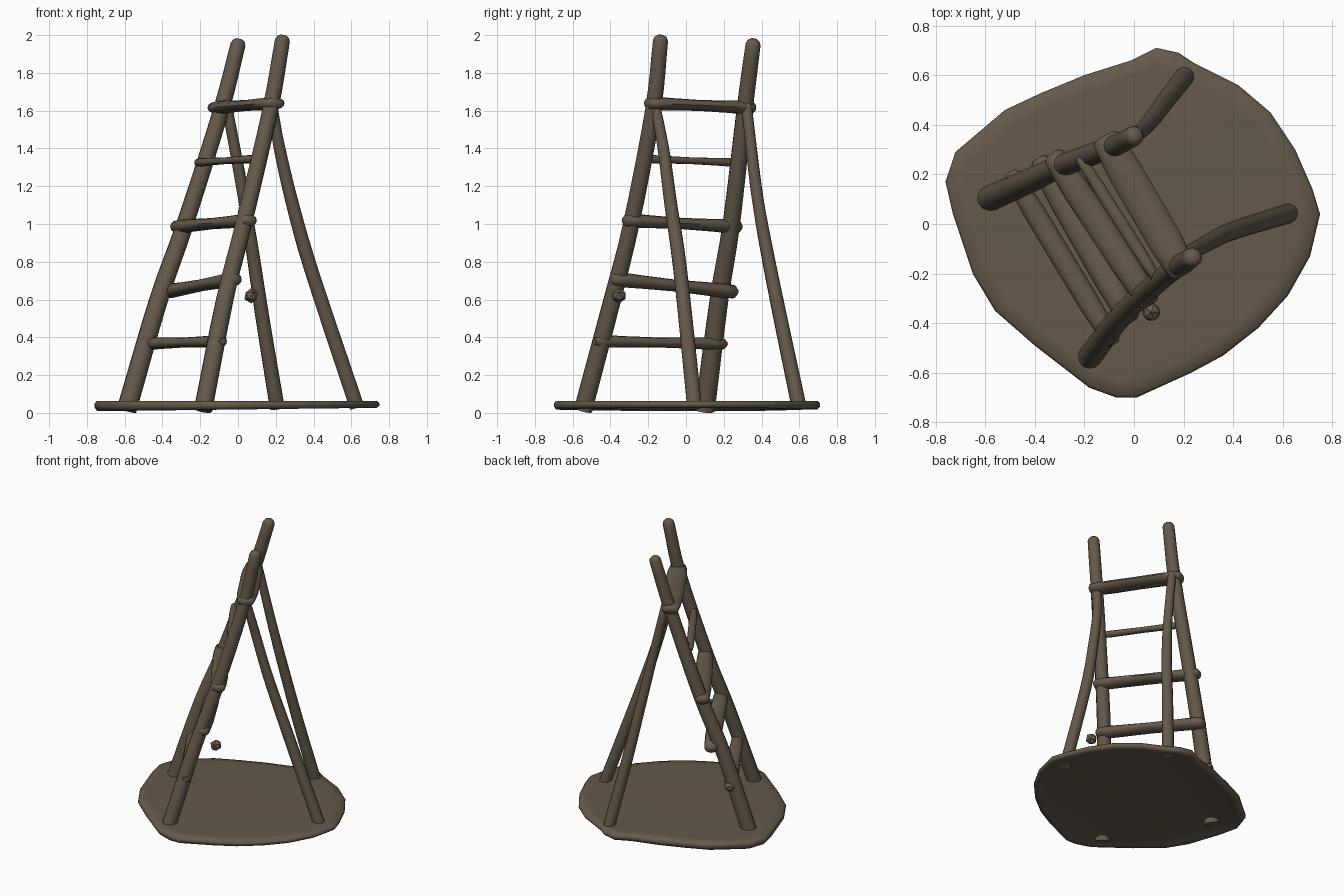
import bpy
import bmesh
import math
from mathutils import Vector

cube = bpy.data.objects.get("Cube")
if cube:
    bpy.data.objects.remove(cube, do_unlink=True)

wood = bpy.data.materials.new("weathered_brown_wood")
wood.use_nodes = True
COLOUR = (0.13, 0.1, 0.07, 1)
wood.diffuse_color = COLOUR
wood.node_tree.nodes["Principled BSDF"].inputs["Base Color"].default_value = COLOUR

UP = Vector((0, 0, 1))


def finish(name, bm, angle=50):
    """Turn a bmesh into a smooth shaded wooden object."""
    bmesh.ops.recalc_face_normals(bm, faces=bm.faces)
    mesh = bpy.data.meshes.new(name)
    bm.to_mesh(mesh)
    bm.free()
    mesh.materials.append(wood)
    obj = bpy.data.objects.new(name, mesh)
    bpy.context.collection.objects.link(obj)
    bpy.ops.object.select_all(action='DESELECT')
    obj.select_set(True)
    bpy.context.view_layer.objects.active = obj
    bpy.ops.object.shade_smooth_by_angle(angle=math.radians(angle))
    return obj


def skin(name, rings, angle=50):
    """Bridge a list of vertex rings and close both ends."""
    bm = bmesh.new()
    loops = [[bm.verts.new(co) for co in ring] for ring in rings]
    count = len(loops[0])
    for low, high in zip(loops, loops[1:]):
        for i in range(count):
            j = (i + 1) % count
            bm.faces.new((low[i], low[j], high[j], high[i]))
    bm.faces.new(loops[0])
    bm.faces.new(loops[-1])
    return finish(name, bm, angle)


def ring_at(centre, direction, half_width, half_height, sides=12):
    """Ellipse across a direction, its wide axis kept level."""
    side = direction.cross(UP).normalized()
    over = side.cross(direction).normalized()
    angles = [math.tau * i / sides for i in range(sides)]
    return [centre + side * half_width * math.cos(a) + over * half_height * math.sin(a)
            for a in angles]


def smooth_path(points, steps=4):
    """Catmull-Rom interpolation through the given points."""
    pts = [Vector(p) for p in points]
    pts = [2 * pts[0] - pts[1]] + pts + [2 * pts[-1] - pts[-2]]
    path = []
    for a, b, c, d in zip(pts, pts[1:], pts[2:], pts[3:]):
        for s in range(steps):
            t = s / steps
            path.append(b + (c - a) * t / 2 + (a - 2.5 * b + 2 * c - d / 2) * t * t
                        + (1.5 * (b - c) + (d - a) / 2) * t ** 3)
    return path + [pts[-2]]


def pole(name, points, start_radius, end_radius):
    """Round tapering pole with a softened tip."""
    path = smooth_path(points)
    last = len(path) - 1
    rings = []
    for i, p in enumerate(path):
        along = path[min(i + 1, last)] - path[max(i - 1, 0)]
        r = start_radius + (end_radius - start_radius) * i / last
        rings.append(ring_at(p, along, r, r))
    tip = (path[-1] - path[-2]).normalized()
    for push, shrink in ((0.02, 0.8), (0.03, 0.45)):
        r = end_radius * shrink
        rings.append(ring_at(path[-1] + tip * push, tip, r, r))
    return skin(name, rings)


def rung(name, start, end, half_width, half_height):
    """Flattened branch with blunt, slightly knobbly ends."""
    a, b = Vector(start), Vector(end)
    profile = ((0, 0.5, 0.5), (0.02, 0.8, 0.95), (0.1, 0.9, 1.05), (0.25, 1, 0.95),
               (0.5, 1, 0.85), (0.75, 1, 0.95), (0.9, 0.9, 1.05), (0.98, 0.8, 0.95),
               (1, 0.5, 0.5))
    return skin(name, [ring_at(a.lerp(b, t), b - a, half_width * w, half_height * h)
                       for t, w, h in profile])


# Irregular slab underfoot, with a hollow underside and a rim sinking to the right
outline = [(.09, .71), (.18, .69), (.24, .65), (.42, .56), (.55, .45), (.65, .3), (.72, .14),
           (.75, .04), (.71, -.13), (.62, -.29), (.5, -.42), (.36, -.53), (.23, -.6),
           (.01, -.7), (-.07, -.7), (-.18, -.66), (-.4, -.49), (-.56, -.35), (-.65, -.2),
           (-.73, .04), (-.76, .17), (-.72, .29), (-.52, .46), (-.37, .53), (-.2, .6),
           (-.01, .66)]
layers = ((0.85, 0.034, 0), (0.94, 0.022, 0.01), (0.98, 0.018, 0.012), (1, 0.034, 0.006),
          (1, 0.048, 0), (0.985, 0.062, 0), (0.9, 0.064, 0))
skin("ground_slab", [[(x * s, y * s, z + x * slope) for x, y in outline]
                     for s, z, slope in layers], 80)

# Ladder rails, leaning back
pole("right_rail", [(-.59, .1, .015), (-.42, .175, .6), (-.28, .24, 1), (-.09, .31, 1.6),
                    (0, .355, 1.95)], .053, .04)
pole("left_rail", [(-.185, -.545, .015), (-.07, -.39, .6), (.03, -.29, 1),
                   (.17, -.175, 1.6), (.235, -.135, 1.97)], .049, .04)

# Bowed rear props
pole("right_rear_prop", [(.208, .6, .025), (.13, .5, .5), (.07, .42, .9), (.02, .37, 1.2),
                         (-.06, .32, 1.63)], .04, .028)
pole("left_rear_prop", [(.63, .045, .03), (.39, -.03, .75), (.29, -.08, 1.1),
                        (.22, -.12, 1.4), (.18, -.165, 1.63)], .04, .028)

# Rungs from top to bottom
rungs = [((-.12, .355, 1.615), (.205, -.205, 1.64), .07, .034),
         ((-.22, .27, 1.325), (.09, -.22, 1.345), .026, .021),
         ((-.33, .285, .985), (.07, -.325, 1.02), .056, .035),
         ((-.385, .265, .64), (-.01, -.395, .71), .054, .037),
         ((-.5, .21, .365), (-.08, -.485, .38), .044, .031)]
for number, (start, end, width, height) in enumerate(rungs, 1):
    rung(f"rung_{number}", start, end, width, height)

# Small faceted chunk beside the left rail
bm = bmesh.new()
bmesh.ops.create_icosphere(bm, subdivisions=1, radius=.04)
bmesh.ops.translate(bm, verts=bm.verts, vec=(.07, -.355, .62))
finish("wood_chunk", bm, 20)
